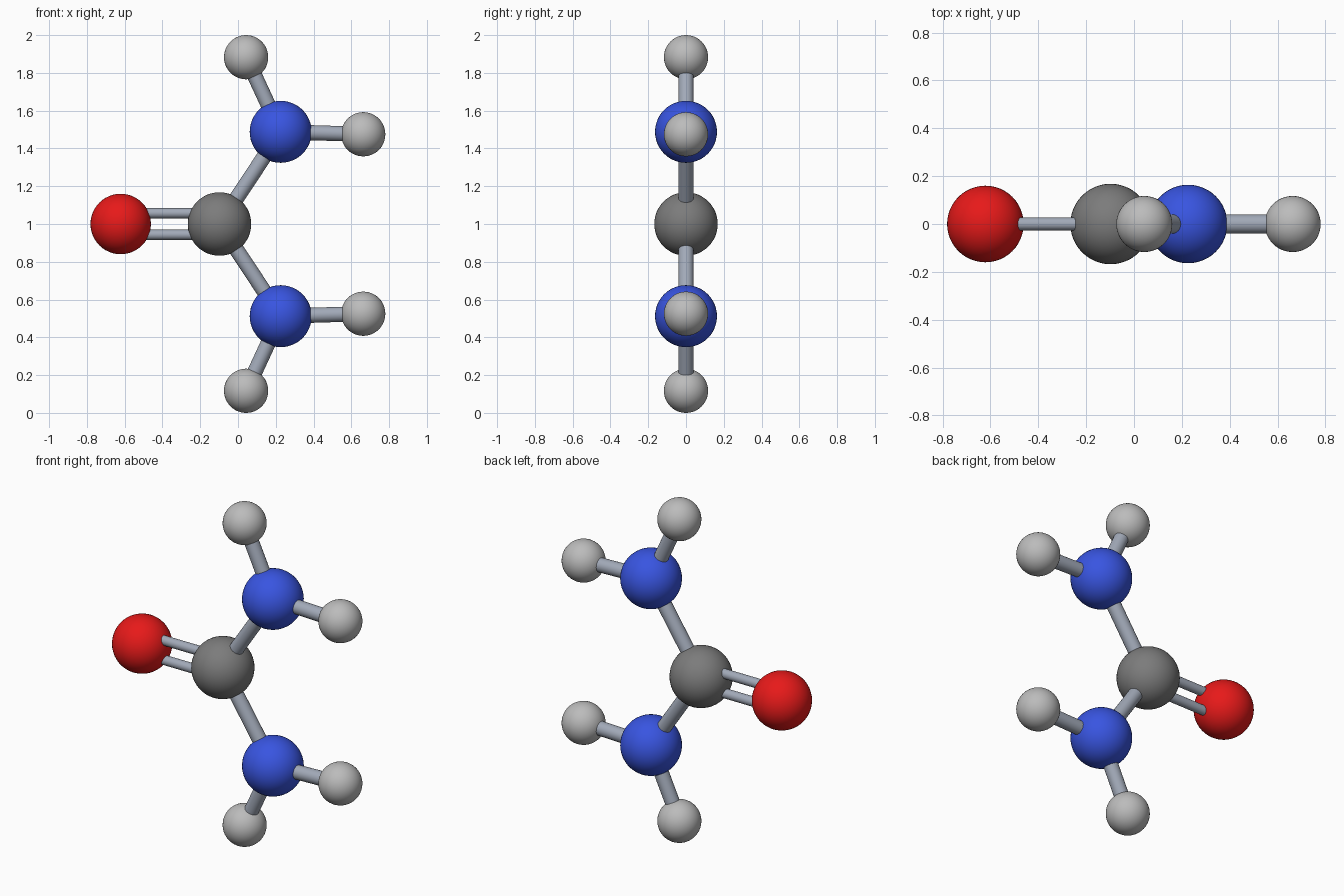
import bpy
from mathutils import Vector

if "Cube" in bpy.data.objects:
    bpy.data.objects.remove(bpy.data.objects["Cube"])


def material(name, rgb):
    m = bpy.data.materials.new(name)
    m.diffuse_color = (*rgb, 1)
    m.use_nodes = True
    m.node_tree.nodes["Principled BSDF"].inputs["Base Color"].default_value = m.diffuse_color
    return m


RED = material("red", (0.8, 0.01, 0.01))
BLUE = material("blue", (0.04, 0.09, 0.75))
DARK = material("dark_grey", (0.2, 0.2, 0.2))
PALE = material("pale_grey", (0.5, 0.5, 0.5))
STEEL = material("steel", (0.36, 0.4, 0.48))


def finish(name, mat):
    ob = bpy.context.object
    ob.name = name
    ob.data.materials.append(mat)
    bpy.ops.object.shade_smooth_by_angle()


def atom(name, pos, radius, mat):
    bpy.ops.mesh.primitive_uv_sphere_add(segments=48, ring_count=24, radius=radius, location=pos)
    finish(name, mat)


def bond(name, a, b, radius=0.04):
    axis = b - a
    bpy.ops.mesh.primitive_cylinder_add(vertices=24, radius=radius, depth=axis.length,
                                        location=(a + b) / 2,
                                        rotation=axis.to_track_quat('Z', 'Y').to_euler())
    finish(name, STEEL)


# Centre and double-bonded atom
carbon = Vector((-0.098, 0, 1))
oxygen = Vector((-0.621, 0, 1))
atom("carbon", carbon, 0.168, DARK)
atom("oxygen", oxygen, 0.16, RED)

# Upper and lower arms, mirrored about z = 1
for label, s in (("upper", 1), ("lower", -1)):
    offset = Vector((0, 0, 0.057 * s))
    bond(f"{label}_double_bond", carbon + offset, oxygen + offset, 0.027)

    nitrogen = Vector((0.226, 0, 1 + 0.488 * s))
    outer = Vector((0.043, 0, 1 + 0.883 * s))
    side = Vector((0.663, 0, 1 + 0.475 * s))
    atom(f"{label}_nitrogen", nitrogen, 0.164, BLUE)
    bond(f"{label}_carbon_nitrogen_bond", carbon, nitrogen)
    for part, pos in (("outer", outer), ("side", side)):
        atom(f"{label}_{part}_hydrogen", pos, 0.117, PALE)
        bond(f"{label}_{part}_hydrogen_bond", nitrogen, pos)
